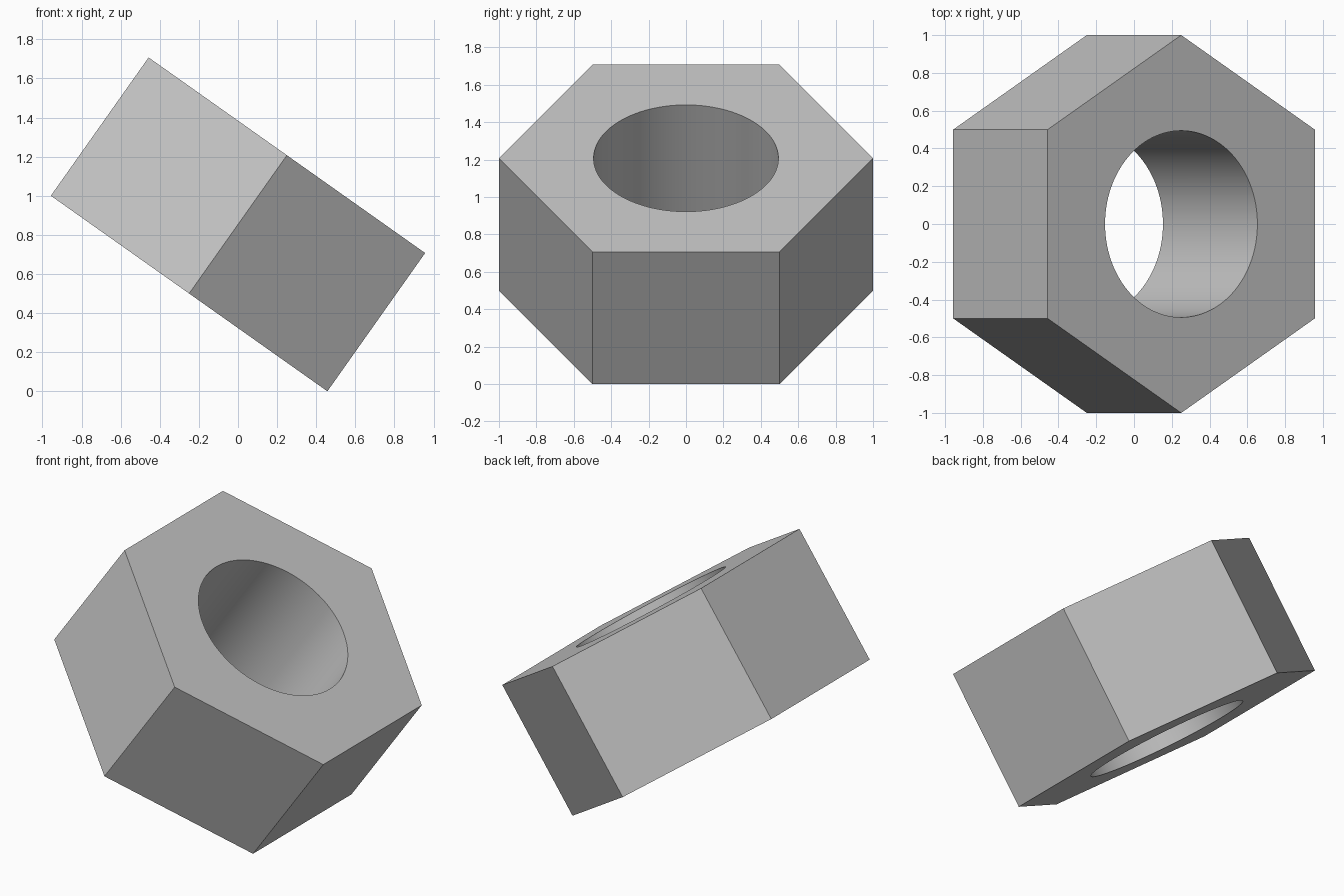
import bpy
import bmesh
from math import sin, cos, tau, atan, sqrt

if "Cube" in bpy.data.objects:
    bpy.data.objects.remove(bpy.data.objects["Cube"], do_unlink=True)

THICKNESS = 0.866
TILT = atan(1 / sqrt(2))


def prism(name, sides, radius, depth):
    """Regular prism along z with one corner on +y."""
    bm = bmesh.new()
    ring = [bm.verts.new((-radius * sin(tau * i / sides),
                          radius * cos(tau * i / sides), -depth / 2))
            for i in range(sides)]
    base = bm.faces.new(ring)
    new = bmesh.ops.extrude_face_region(bm, geom=[base], use_keep_orig=True)["geom"]
    bmesh.ops.translate(bm, vec=(0, 0, depth),
                        verts=[g for g in new if isinstance(g, bmesh.types.BMVert)])
    bmesh.ops.recalc_face_normals(bm, faces=bm.faces)
    mesh = bpy.data.meshes.new(name)
    bm.to_mesh(mesh)
    bm.free()
    obj = bpy.data.objects.new(name, mesh)
    bpy.context.collection.objects.link(obj)
    return obj


# Plain grey metal
grey = bpy.data.materials.new("grey_metal")
grey.use_nodes = True
colour = (0.55, 0.55, 0.55, 1)
grey.diffuse_color = colour
grey.node_tree.nodes["Principled BSDF"].inputs["Base Color"].default_value = colour

# Hexagonal body and the round bore cut through it
nut = prism("hex_nut", 6, 1.0, THICKNESS)
bore = prism("bore_cutter", 128, 0.494, THICKNESS * 2)
bore.hide_render = True
for obj in (nut, bore):
    obj.data.materials.append(grey)

cut = nut.modifiers.new("bore", 'BOOLEAN')
cut.operation = 'DIFFERENCE'
cut.solver = 'EXACT'
cut.object = bore

bpy.ops.object.select_all(action='DESELECT')
nut.select_set(True)
bpy.context.view_layer.objects.active = nut
bpy.ops.object.modifier_apply(modifier=cut.name)
bpy.data.objects.remove(bore, do_unlink=True)

# Smooth bore, crisp outer edges
bpy.ops.object.shade_smooth_by_angle()

# Tip the nut over towards +x, resting on its lower edge
nut.rotation_euler = (0, TILT, 0)
nut.location.z = (THICKNESS * cos(TILT) + sqrt(3) * sin(TILT)) / 2
